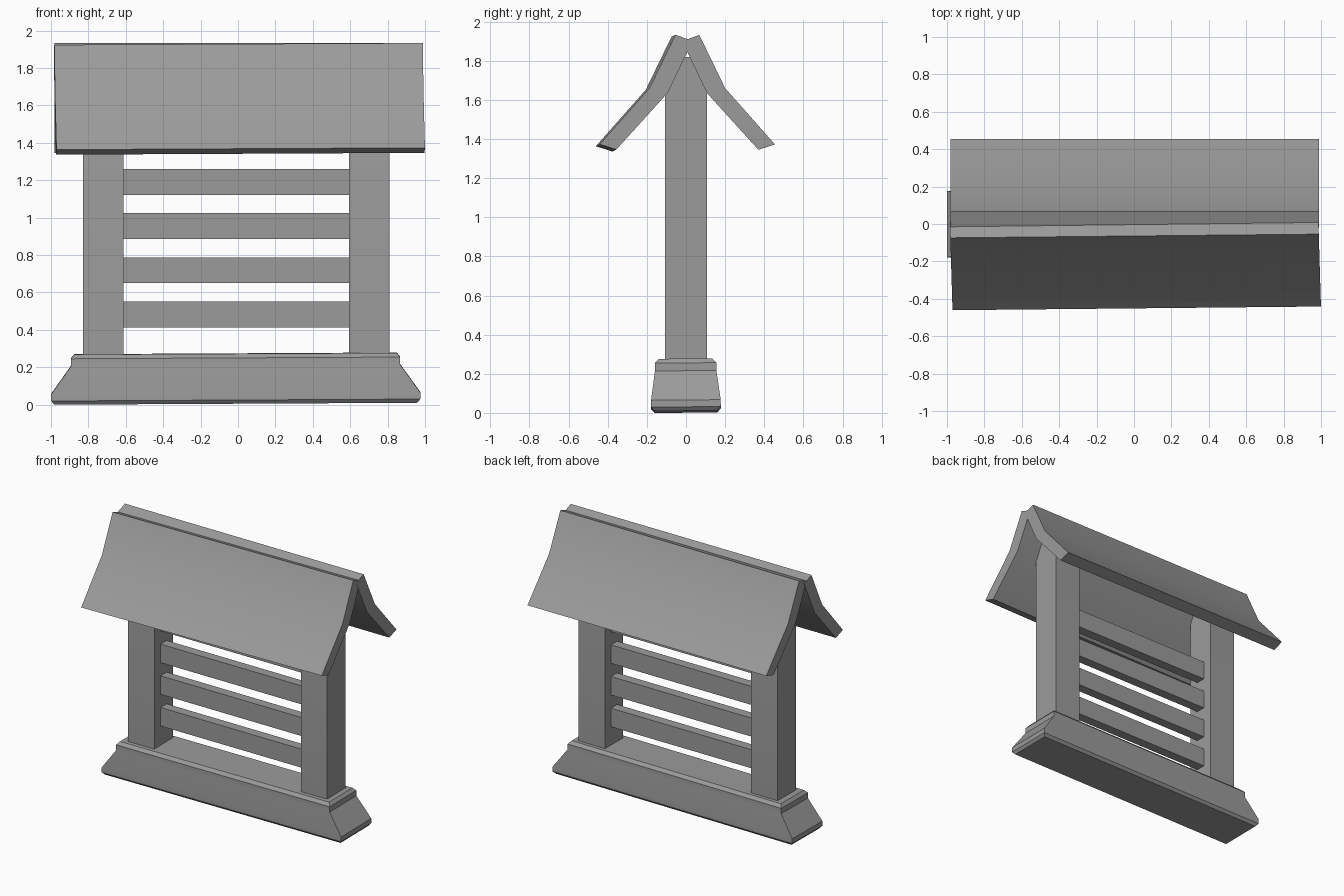
import bpy, bmesh
from math import radians
from mathutils import Vector

if "Cube" in bpy.data.objects:
    bpy.data.objects.remove(bpy.data.objects["Cube"])

# Dark grey paint shared by all parts
grey = bpy.data.materials.new("dark_grey")
grey.diffuse_color = (0.33, 0.33, 0.33, 1)
grey.use_nodes = True
grey.node_tree.nodes["Principled BSDF"].inputs["Base Color"].default_value = grey.diffuse_color


def finish(name, bm):
    bmesh.ops.recalc_face_normals(bm, faces=bm.faces)
    me = bpy.data.meshes.new(name)
    bm.to_mesh(me)
    bm.free()
    me.materials.append(grey)
    me.shade_smooth()
    me.set_sharp_from_angle(angle=radians(30))
    ob = bpy.data.objects.new(name, me)
    bpy.context.collection.objects.link(ob)
    return ob


def loft(name, rings):
    """Skin a closed solid through a list of matching point rings."""
    bm = bmesh.new()
    loops = [[bm.verts.new(p) for p in ring] for ring in rings]
    n = len(loops[0])
    for a, b in zip(loops, loops[1:]):
        for i in range(n):
            j = (i + 1) % n
            bm.faces.new((a[i], a[j], b[j], b[i]))
    bm.faces.new(loops[0])
    bm.faces.new(loops[-1])
    return finish(name, bm)


def rect(cx, hx, hy, z):
    return [(cx - hx, -hy, z), (cx + hx, -hy, z), (cx + hx, hy, z), (cx - hx, hy, z)]


def column(name, x0, x1, levels):
    """Upright block; levels are (half depth, height)."""
    cx, hx = (x0 + x1) / 2, (x1 - x0) / 2
    return loft(name, [rect(cx, hx, hy, z) for hy, z in levels])


# Moulded base, sitting very slightly crooked
steps = [(0.01, 0.97, 0.16), (0.03, 0.987, 0.178), (0.065, 0.987, 0.178),
         (0.215, 0.88, 0.157), (0.255, 0.88, 0.157), (0.277, 0.862, 0.137)]
base = loft("base", [rect(-0.012, hx, hy, z - 0.004) for z, hx, hy in steps])
base.rotation_euler = (radians(0.5), radians(-0.3), 0)

# Two square posts, narrowing where they are hidden inside the roof
post = [(0.108, 0.25), (0.108, 1.66), (0.08, 1.82)]
column("left_post", -0.83, -0.613, post)
column("right_post", 0.593, 0.81, post)

# Four horizontal slats between the posts
for i in range(4):
    z = 0.413 + i * 0.236
    column(f"slat_{i + 1}", -0.62, 0.60, [(0.036, z), (0.036, z + 0.138)])

# Bent roof slabs, the front one slightly askew
section = [(-0.02, 1.9), (0.107, 1.635), (0.37, 1.345), (0.455, 1.372),
           (0.2, 1.66), (0.068, 1.932)]
loft("back_roof", [[(x, y, z) for y, z in section] for x in (-0.98, 0.988)])


def front_point(x, y, z):
    return Vector((x + 0.03 * (y - 0.07), -y + 0.01 * x + 0.004, z - 0.004 + 0.005 * x))


loft("front_roof", [[front_point(x, y, z) for y, z in section] for x in (-0.982, 0.988)])
